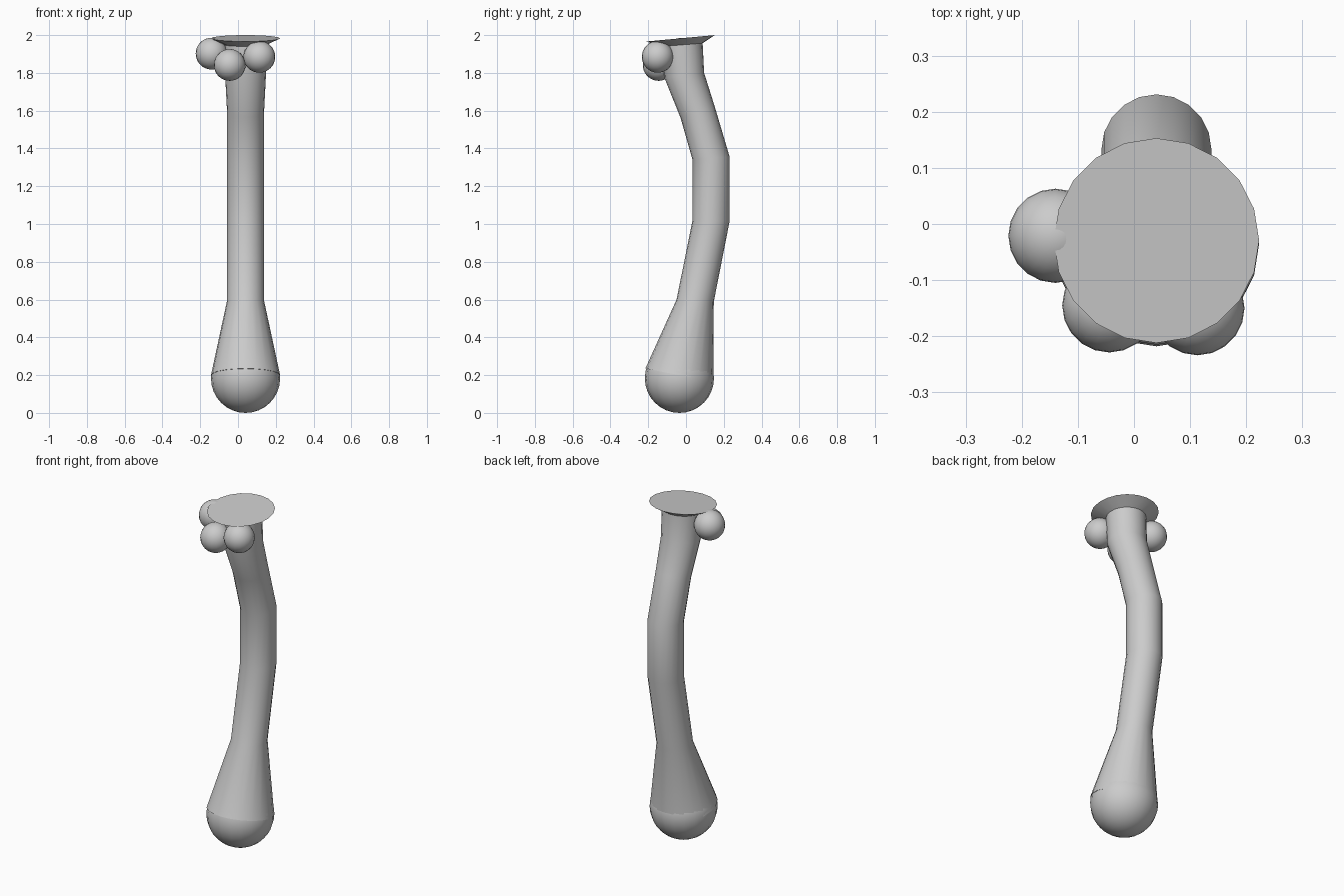
import bpy, bmesh
from math import sin, cos, tau, radians
from mathutils import Vector

if "Cube" in bpy.data.objects:
    bpy.data.objects.remove(bpy.data.objects["Cube"])

SIDES = 20
CX = 0.04


def finish(bm, name, smooth=40):
    bmesh.ops.recalc_face_normals(bm, faces=bm.faces)
    mesh = bpy.data.meshes.new(name)
    bm.to_mesh(mesh)
    bm.free()
    ob = bpy.data.objects.new(name, mesh)
    bpy.context.collection.objects.link(ob)
    bpy.ops.object.select_all(action='DESELECT')
    ob.select_set(True)
    bpy.context.view_layer.objects.active = ob
    bpy.ops.object.shade_smooth_by_angle(angle=radians(smooth))
    return ob


def ball(name, loc, r):
    bm = bmesh.new()
    bmesh.ops.create_uvsphere(bm, u_segments=SIDES, v_segments=16, radius=r)
    bmesh.ops.translate(bm, verts=bm.verts, vec=loc)
    return finish(bm, name)


# Curved stalk: each ring is given by its front and back points (y, z) and its x radius
rings = [
    ((-0.215, 0.235), (0.145, 0.165), 0.183),
    ((-0.050, 0.600), (0.147, 0.588), 0.098),
    ((0.035, 1.022), (0.231, 1.015), 0.098),
    ((0.035, 1.338), (0.231, 1.356), 0.098),
    ((-0.030, 1.565), (0.152, 1.622), 0.098),
    ((-0.115, 1.775), (0.096, 1.800), 0.108),
    ((-0.125, 1.940), (0.088, 1.957), 0.110),
    ((-0.212, 1.966), (0.153, 2.000), 0.183),   # flared rim
]
bm = bmesh.new()
loops = []
for front, back, rx in rings:
    f, b = Vector((0, *front)), Vector((0, *back))
    mid, half = (f + b) / 2, (b - f) / 2
    loops.append([bm.verts.new(mid + half * sin(tau * i / SIDES)
                               + Vector((CX + rx * cos(tau * i / SIDES), 0, 0)))
                  for i in range(SIDES)])
for a, b in zip(loops, loops[1:]):
    for i in range(SIDES):
        j = (i + 1) % SIDES
        bm.faces.new((a[i], a[j], b[j], b[i]))
bm.faces.new(loops[0])
bm.faces.new(loops[-1])
finish(bm, "stalk")

# Rounded bulb at the foot
ball("foot_bulb", (CX, -0.035, 0.183), 0.183)

# Three small balls around the neck
for i, loc in enumerate([(-0.140, -0.021, 1.902),
                         (-0.044, -0.145, 1.842),
                         (0.113, -0.150, 1.885)]):
    ball(f"neck_ball_{i + 1}", loc, 0.084)
